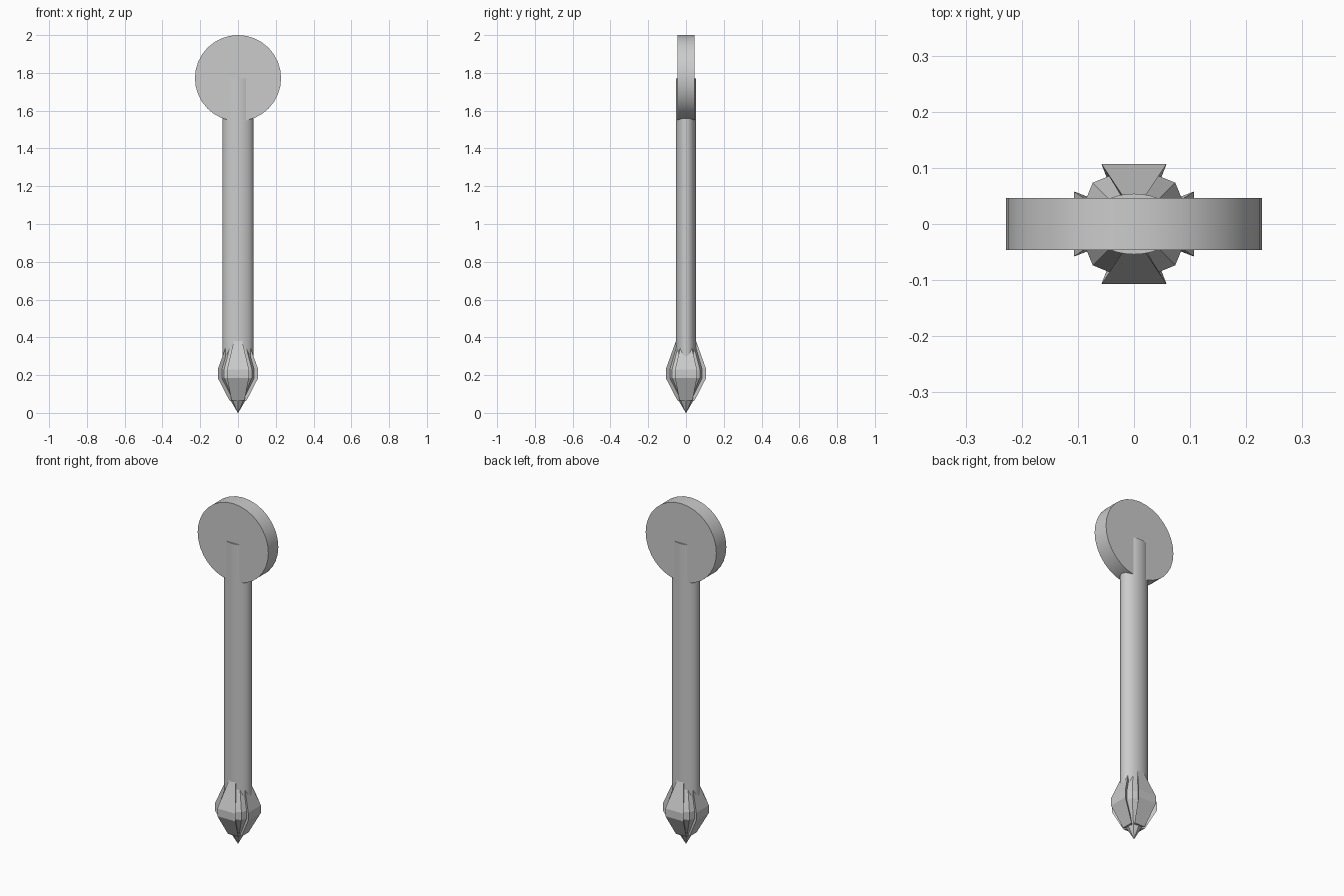
import bpy, bmesh, math
from mathutils import Matrix

cube = bpy.data.objects.get("Cube")
if cube:
    bpy.data.objects.remove(cube, do_unlink=True)

grey = bpy.data.materials.new("light_grey")
grey.use_nodes = True
COLOUR = (0.6, 0.6, 0.6, 1)
grey.diffuse_color = COLOUR
grey.node_tree.nodes["Principled BSDF"].inputs["Base Color"].default_value = COLOUR


def loft(name, rings, smooth=False):
    """Skin a closed solid through rings of equal point count."""
    bm = bmesh.new()
    loops = [[bm.verts.new(p) for p in ring] for ring in rings]
    n = len(loops[0])
    for a, b in zip(loops, loops[1:]):
        for i in range(n):
            j = (i + 1) % n
            bm.faces.new((a[i], a[j], b[j], b[i]))
    bm.faces.new(loops[0][::-1])
    bm.faces.new(loops[-1])
    bmesh.ops.recalc_face_normals(bm, faces=bm.faces)
    mesh = bpy.data.meshes.new(name)
    bm.to_mesh(mesh)
    bm.free()
    mesh.materials.append(grey)
    obj = bpy.data.objects.new(name, mesh)
    bpy.context.collection.objects.link(obj)
    if smooth:
        bpy.ops.object.select_all(action="DESELECT")
        obj.select_set(True)
        bpy.context.view_layer.objects.active = obj
        bpy.ops.object.shade_smooth_by_angle(angle=math.radians(30))
    return obj


def ellipse(rx, ry, z, n):
    return [(rx * math.cos(math.tau * i / n), ry * math.sin(math.tau * i / n), z)
            for i in range(n)]


# Round disc head, standing upright
turn = Matrix.Rotation(math.pi / 2, 3, "X")
head = loft("disc_head", [ellipse(0.228, 0.228, z, 32) for z in (-0.046, 0.046)], True)
head.data.transform(turn.to_4x4())
head.location.z = 1.772

# Flattened shaft
loft("shaft", [ellipse(0.082, 0.054, z, 32) for z in (0.2, 1.77)], True)

# Faceted core of the point
core = [(0.06, 0.03), (0.185, 0.104), (0.23, 0.104), (0.35, 0.06)]
loft("point_core", [ellipse(r, r, z, 8) for z, r in core])

# Four wedge blades around the core: height, radius, half width
blade = [(0.065, 0.045, 0.034), (0.185, 0.107, 0.058),
         (0.23, 0.107, 0.058), (0.39, 0.05, 0.02)]
for k, side in enumerate(("left", "back", "right", "front")):
    rings = [[(r, -w, z), (r, w, z), (r * 0.55, w * 0.45, z), (r * 0.55, -w * 0.45, z)]
             for z, r, w in blade]
    obj = loft(side + "_blade", rings)
    obj.rotation_euler.z = k * math.pi / 2

# Sharp tip
loft("tip", [ellipse(r, r, z, 8) for z, r in ((0, 0.001), (0.07, 0.042))])
